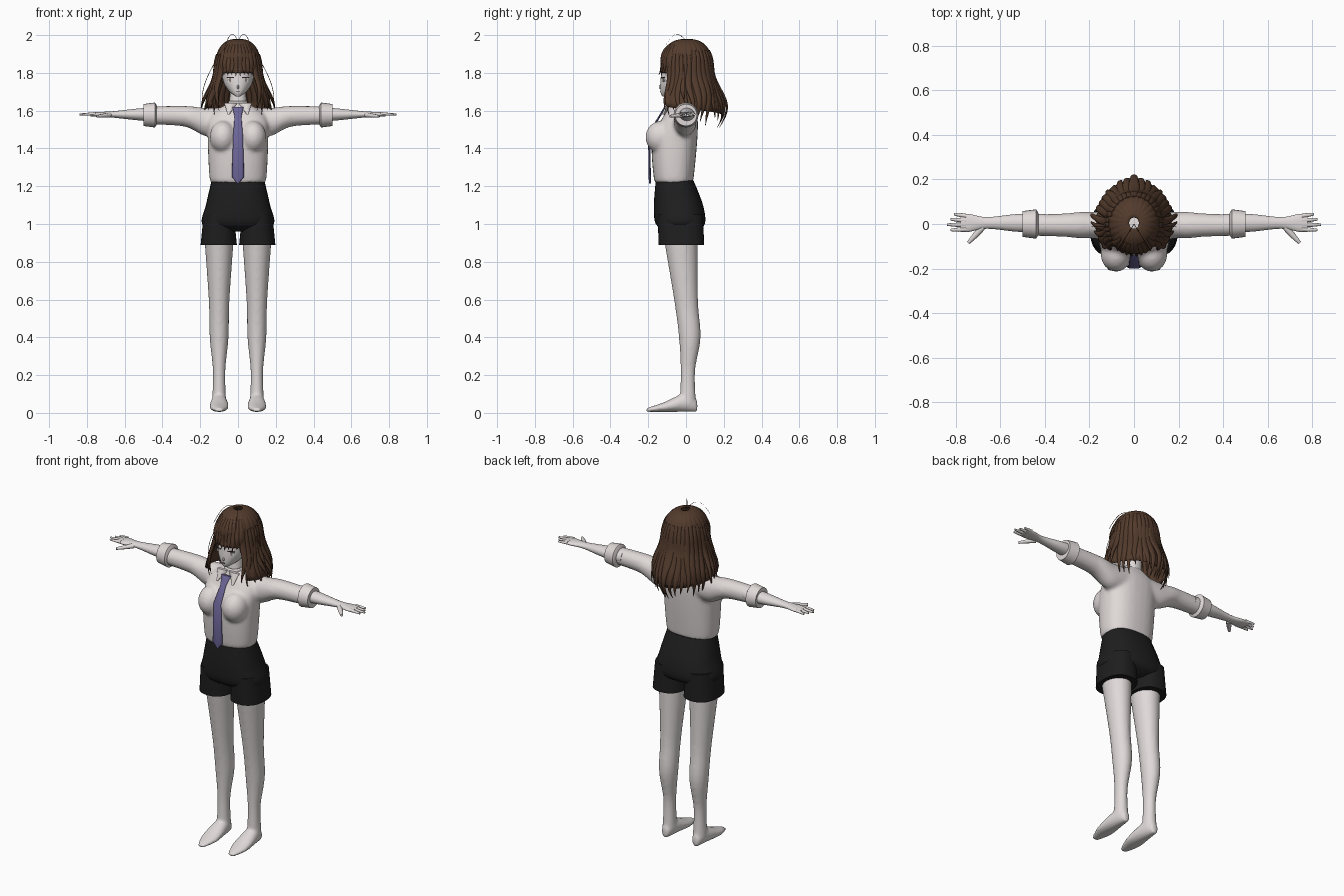
import bpy, bmesh, random
from math import sin, cos, pi, radians
from mathutils import Vector

random.seed(4)
default_cube = bpy.data.objects.get("Cube")
if default_cube:
    bpy.data.objects.remove(default_cube)
X, Y, Z = Vector.Fill(3), Vector.Fill(3), Vector.Fill(3)
X.x = Y.y = Z.z = 1


def material(name, red, green, blue):
    mat = bpy.data.materials.new(name)
    mat.use_nodes = True
    mat.diffuse_color = (red, green, blue, 1)
    shader = next(node for node in mat.node_tree.nodes if node.type == 'BSDF_PRINCIPLED')
    shader.inputs["Base Color"].default_value = mat.diffuse_color
    return mat


skin = material("pale skin", .74, .7, .69)
cloth = material("off white cloth", .74, .69, .68)
black = material("black cloth", .013, .013, .013)
violet = material("violet tie", .15, .13, .31)
brown = material("brown hair", .085, .043, .025)
dark = material("dark lash", .03, .02, .02)
white = material("eye white", .75, .75, .75)
grey = material("grey iris", .25, .2, .18)


# Helpers: every part is a stack of rings
def ring(centre, u, v, radius_u, radius_v, count=24, power=2):
    def bulge(value):
        size = abs(value) ** (2 / power)
        return size if value > 0 else -size
    angles = [2 * pi * i / count for i in range(count)]
    return [Vector(centre) + u * radius_u * bulge(cos(angle)) + v * radius_v * bulge(sin(angle))
            for angle in angles]


def smooth(rows, steps=5):
    """Refine a few control rows with a Catmull-Rom spline."""
    points = [Vector(row) for row in rows]
    padded = [points[0], *points, points[-1]]
    fine = []
    for before, start, end, after in zip(padded, points, points[1:], padded[3:]):
        leave, arrive = (end - before) / 2, (after - start) / 2
        for i in range(steps):
            t = i / steps
            ease = t * t * (3 - 2 * t)
            fine.append(start.lerp(end, ease) + leave * t * (1 - t) ** 2 - arrive * t * t * (1 - t))
    return fine + [points[-1]]


def trunk(rows, x=0, power=2.4):
    """Upright stack from rows of height, half width, front and back."""
    return [ring((x, (front + back) / 2, z), X, Y, half, (back - front) / 2, 32, power)
            for z, half, front, back in smooth(rows)]


def ball(centre, size, rows=12):
    angles = [pi * (i + .2) / (rows + .4) for i in range(rows + 1)]
    return [ring(Vector(centre) - Z * size.z * cos(angle), X, Y,
                 size.x * sin(angle), size.y * sin(angle)) for angle in angles]


def both(parts):
    """Add the mirrored partner of each stack."""
    flip = Vector((-1, 1, 1))
    return parts + [[[point * flip for point in row] for row in stack] for stack in parts]


def make(name, parts, mat, voxel=0, shell=0, angle=50):
    bm = bmesh.new()
    for stack in parts:
        rows = [[bm.verts.new(point) for point in row] for row in stack]
        for low, high in zip(rows, rows[1:]):
            for i in range(len(low)):
                bm.faces.new((low[i - 1], low[i], high[i], high[i - 1]))
        if not shell:
            bm.faces.new(rows[0])
            bm.faces.new(rows[-1])
    bmesh.ops.recalc_face_normals(bm, faces=bm.faces)
    for face in bm.faces:
        face.smooth = True
    mesh = bpy.data.meshes.new(name)
    bm.to_mesh(mesh)
    bm.free()
    mesh.set_sharp_from_angle(angle=radians(angle))
    mesh.materials.append(mat)
    obj = bpy.data.objects.new(name, mesh)
    bpy.context.collection.objects.link(obj)
    if shell:
        obj.modifiers.new("thickness", 'SOLIDIFY').thickness = shell
    if voxel:
        remesh = obj.modifiers.new("blend", 'REMESH')
        remesh.mode, remesh.voxel_size, remesh.use_smooth_shade = 'VOXEL', voxel, True
        soften = obj.modifiers.new("soften", 'SMOOTH')
        soften.factor, soften.iterations = .5, 5


# Legs and feet, blended into one skin; soles stay flat
leg_rows = [(.95, -.03, .08), (.6, 0, .055), (.4, .02, .05), (.22, .01, .033), (.05, .01, .038)]
leg = [ring((.1, y, z), X, Y, r, r * 1.15) for z, y, r in smooth(leg_rows)]
foot_rows = [(.06, .02, .03), (0, .04, .05), (-.12, .05, .025), (-.21, .02, .01)]
foot = [ring((.1, y, tall + .005), X, Z, wide, tall) for y, wide, tall in smooth(foot_rows)]
make("legs", both([leg, foot]), skin, voxel=.009)

# Shorts
hips = trunk([(1.23, .14, -.16, .04), (1.1, .17, -.17, .09), (1, .19, -.16, .1), (.96, .1, -.1, .05)])
short_leg = trunk([(1.05, .08, -.15, .09), (.89, .096, -.145, .096)], x=.102)
make("shorts", [hips] + both([short_leg]), black)

# Shirt
torso = trunk([(1.22, .13, -.15, .03), (1.24, .15, -.17, .04), (1.45, .16, -.18, .06),
               (1.57, .15, -.12, .06), (1.64, .05, -.08, .03)])
bust = ball((.08, -.135, 1.46), Vector((.07, .08, .085)))
sleeve_rows = [(.06, 1.55, .07), (.17, 1.54, .075), (.28, 1.57, .055), (.46, 1.575, .048)]
sleeve = [ring((x, -.005, z), Y, Z, min(r, .06), r) for x, z, r in smooth(sleeve_rows)]
make("shirt", [torso] + both([bust, sleeve]), cloth, voxel=.01)
cuff = [ring((x, 0, 1.577), Y, Z, r, r) for x, r in ((.43, .05), (.44, .066), (.5, .058), (.5, .04))]
make("sleeve_cuffs", both([cuff]), cloth, angle=35)

# Collar and tie
make("collar_band", [trunk([(1.6, .06, -.1, .04), (1.65, .05, -.08, .03)])], cloth, shell=.006)
flap = [ring((.05 - drop / 5, -.12 + drop / 2, 1.58 + drop), X, Y, .005 + drop / 2, .01, 8)
        for drop in (0, .03, .06)]
make("collar_flaps", both([flap]), cloth)
tie_rows = [(1.62, -.11, .03), (1.57, -.14, .018), (1.48, -.195, .025), (1.25, -.192, .033),
            (1.215, -.19, .003)]
make("tie", [[ring((0, y, z), X, Y, half, .006, 12, 3) for z, y, half in tie_rows]], violet)

# Forearms, palms, fingers and thumbs
arm_rows = [(.4, .04, .04), (.52, .04, .032), (.66, .026, .017), (.74, .04, .013), (.78, .04, .01)]
arm = [ring((x, .005, 1.58), Y, Z, wide, tall) for x, wide, tall in smooth(arm_rows)]
make("arms", both([arm]), skin)


def finger(start, end, radius, side):
    start, end = Vector(start), Vector(end)
    return [ring(start.lerp(end, t), side, Z, radius * (1 - t ** 3 / 2), radius * (1 - t / 2), 10)
            for t in (0, .5, .9, 1)]


fingers = [finger((.755, .036 - .02 * i, 1.583), (.84 - .015 * abs(i - 2), .045 - .024 * i, 1.58), .01, Y)
           for i in range(4)]
thumb = finger((.68, -.015, 1.577), (.745, -.085, 1.57), .014, (X + Y).normalized())
make("fingers", both(fingers + [thumb]), skin)

# Head and face
make("neck", [trunk([(1.58, .05, -.08, .03), (1.74, .04, -.06, .04)])], skin)
make("head", [trunk([(1.675, .01, -.125, -.1), (1.7, .045, -.135, 0), (1.76, .08, -.135, .07),
                     (1.87, .09, -.12, .1), (1.93, .06, -.08, .06)], power=2.2)], skin)
make("nose", [ball((0, -.134, 1.725), Vector((.006, .01, .012)), 6)], skin)
tangent, outward = Vector((.92, .38, 0)), Vector((.38, -.92, 0))
for name, z, half, tall, offset, mat in (("eye_whites", 1.762, .019, .011, 0, white),
                                         ("irises", 1.763, .009, .011, .001, grey),
                                         ("eyelashes", 1.776, .022, .003, .002, dark)):
    centre = Vector((.04, -.121, z)) + outward * offset
    plate = [ring(centre + outward * depth, tangent, Z, half, tall) for depth in (-.003, .002)]
    make(name, both([plate]), mat)
make("mouth", [[ring((0, y, 1.702), X, Z, .011, .0015) for y in (-.138, -.134)]], dark)


# Hair: a ridged shell with wavy locks over it
def on_hair(azimuth, z, scale=1.0):
    """Point on the hair; azimuth is zero at the front and pi at the back."""
    rise = (z - 1.82) / .16
    if rise > 0:
        scale *= max(0, 1 - rise ** 2.5) ** .4
    else:
        scale *= 1 + .42 * sin(rise * 1.25) ** 2
    return Vector((.123 * scale * sin(azimuth), .004 - .14 * scale * cos(azimuth), z))


def shell_end(azimuth):
    from_front = min(azimuth, 2 * pi - azimuth)
    blend = min(1, max(0, (from_front - radians(42)) / radians(14)))
    return 1.8 - blend * (.16 + .02 * from_front)


columns, levels, crown = 144, 22, 1.979
shell_rows = []
for i in range(levels + 1):
    row = []
    for j in range(columns):
        azimuth = 2 * pi * j / columns
        z = crown + (shell_end(azimuth) - crown) * (i / levels) ** 1.6
        row.append(on_hair(azimuth, z, .965 + .03 * abs(sin(12 * azimuth))))
    shell_rows.append(row)
make("hair_shell", [shell_rows], brown, shell=.006, angle=80)


def lock(degrees, top, tip, width, sway=0.0, lift=0.0, thick=.012, steps=14):
    azimuth = radians(degrees)
    path = []
    for i in range(steps + 1):
        t = i / steps
        wave = t * sin(t * 7 + azimuth * 5)
        path.append(on_hair(azimuth + sway * wave, top + (tip - top) * t,
                            .98 + .05 * wave + lift * t * t))
    stack = []
    for i, point in enumerate(path):
        t = i / steps
        along = (path[min(i + 1, steps)] - path[max(i - 1, 0)]).normalized()
        side = X * cos(azimuth) + Y * sin(azimuth)
        side = (side - along * side.dot(along)).normalized()
        taper = (.35 + .65 * min(1, t * 3)) * max(.06, 1 - t ** 3)
        stack.append(ring(point, side, along.cross(side), width * taper, thick * taper, 10))
    return stack


fringe = [lock(5 + 10 * i, 1.95, 1.785 + .006 * (i % 2), .017, lift=.02, thick=.007)
          for i in range(5)]
make("fringe", both(fringe), brown)
sides = [lock(50 + 9 * i, 1.9, 1.6 - .02 * (i % 2), .02, .09, .05 * i - .12) for i in range(6)]
make("side_locks", both(sides), brown)
back = [lock(degrees, 1.92, 1.59 - degrees / 2500 + random.uniform(-.02, .03), .023, .05,
             random.uniform(-.02, .1)) for degrees in range(108, 180, 10)]
make("back_locks", both(back), brown)

# Loose thin hairs arching over the crown and beside the cheeks
steps = [i / 10 for i in range(11)]
arch = [Vector((.075 * t, -.12 * t, 1.97 + .045 * sin(pi * t) - .05 * t * t)) for t in steps]
cheek = [Vector((.12 + .07 * sin(t * pi / 2), -.01, 1.86 - .2 * t)) for t in steps]
make("loose_hairs", both([[ring(point, X, (Y + Z).normalized(), .0016, .0016, 6) for point in path]
                          for path in (arch, cheek)]), brown)
